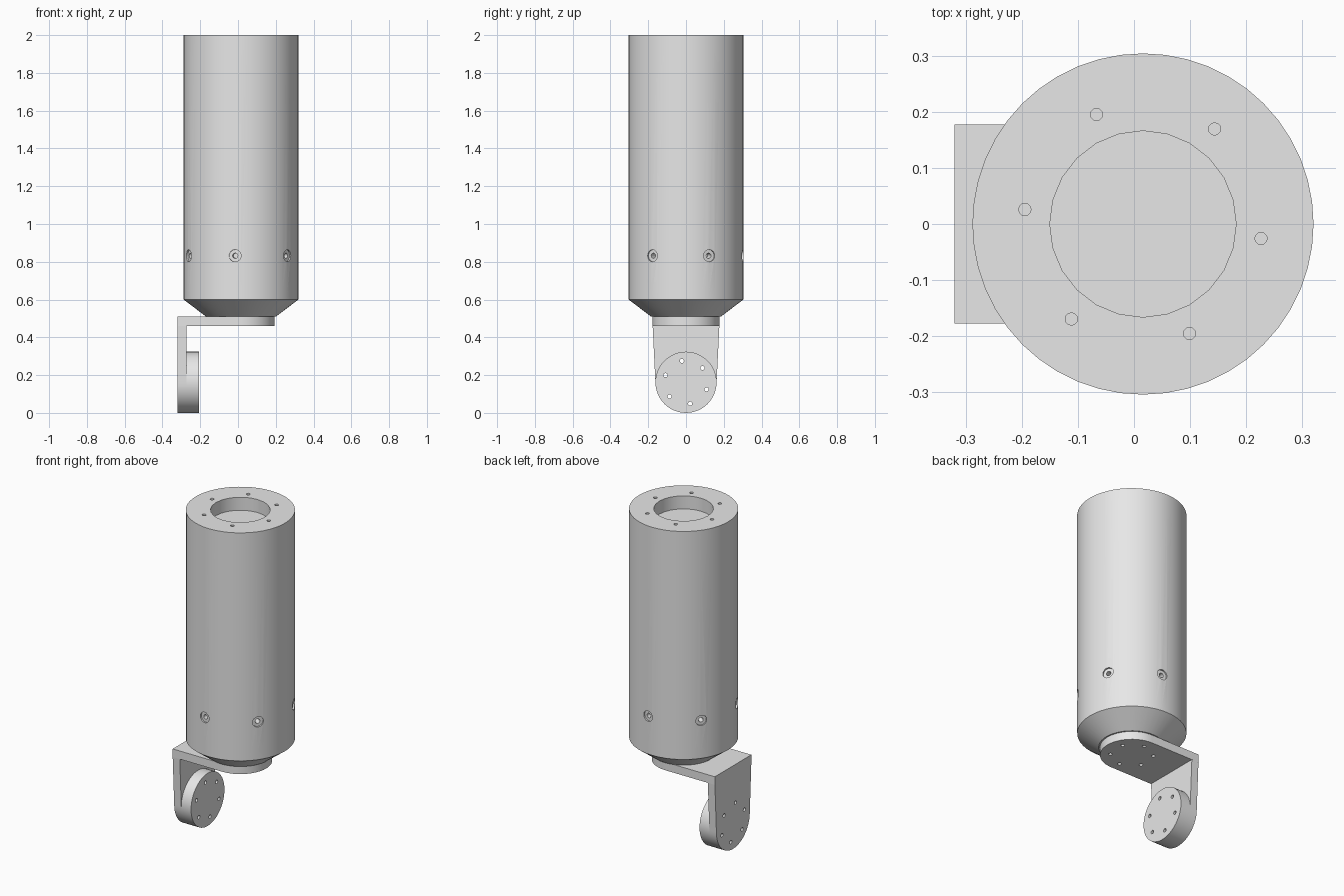
import bpy, bmesh, math
from mathutils import Matrix, Vector

old = bpy.data.objects.get("Cube")
if old:
    bpy.data.objects.remove(old)

CX = 0.016            # axis of the tube
WHEEL_Z = 0.162       # axis of the lower disc
WHEEL_R = 0.162
PLATE_R = 0.177

grey = bpy.data.materials.new("plain_grey")
grey.use_nodes = True
grey.diffuse_color = (0.8, 0.8, 0.8, 1)
grey.node_tree.nodes["Principled BSDF"].inputs["Base Color"].default_value = (0.8, 0.8, 0.8, 1)


def finish(name, bm):
    bmesh.ops.recalc_face_normals(bm, faces=bm.faces)
    mesh = bpy.data.meshes.new(name)
    bm.to_mesh(mesh)
    bm.free()
    mesh.materials.append(grey)
    obj = bpy.data.objects.new(name, mesh)
    bpy.context.collection.objects.link(obj)
    return obj


def prism(name, points, shift):
    """Closed outline of 3D points pushed along a vector."""
    bm = bmesh.new()
    face = bm.faces.new([bm.verts.new(p) for p in points])
    ext = bmesh.ops.extrude_face_region(bm, geom=[face])
    verts = [g for g in ext["geom"] if isinstance(g, bmesh.types.BMVert)]
    bmesh.ops.translate(bm, verts=verts, vec=shift)
    return finish(name, bm)


def cylinders(name, items, radius, depth, sides):
    """Several cylinders, each given by its centre and axis."""
    bm = bmesh.new()
    for centre, axis in items:
        turn = Vector(axis).to_track_quat("Z", "Y").to_matrix().to_4x4()
        bmesh.ops.create_cone(bm, cap_ends=True, segments=sides, radius1=radius,
                              radius2=radius, depth=depth,
                              matrix=Matrix.Translation(centre) @ turn)
    return finish(name, bm)


def combine(target, other, operation="DIFFERENCE"):
    mod = target.modifiers.new("combine", "BOOLEAN")
    mod.operation = operation
    mod.solver = "EXACT"
    mod.object = other
    bpy.context.view_layer.objects.active = target
    bpy.ops.object.modifier_apply(modifier=mod.name)


def ring(start):
    """Six directions evenly spaced round a circle."""
    for k in range(6):
        a = math.radians(start + 60 * k)
        yield math.cos(a), math.sin(a)


def arc(start, end, steps):
    for k in range(steps + 1):
        a = math.radians(start + (end - start) * k / steps)
        yield math.cos(a), math.sin(a)


# Tube body with a tapered lower end
bm = bmesh.new()
bmesh.ops.create_cone(bm, cap_ends=True, segments=48, radius1=0.185, radius2=0.304,
                      depth=0.09, matrix=Matrix.Translation((CX, 0, 0.555)))
bm.faces.ensure_lookup_table()
top = max(bm.faces, key=lambda f: f.calc_center_median().z)
ext = bmesh.ops.extrude_discrete_faces(bm, faces=[top])
bmesh.ops.translate(bm, verts=ext["faces"][0].verts, vec=(0, 0, 1.4))
bmesh.ops.remove_doubles(bm, verts=bm.verts, dist=1e-5)
body = finish("tube_body", bm)

# Bore, top bolt holes and counterbored side holes
cutters = [
    cylinders("bore_cutter", [((CX, 0, 2), (0, 0, 1))], 0.166, 0.16, 24),
    cylinders("top_hole_cutter",
              [((CX + 0.212 * c, 0.212 * s, 2), (0, 0, 1)) for c, s in ring(-7)],
              0.011, 0.12, 12),
    cylinders("counterbore_cutter",
              [((CX + 0.314 * c, 0.314 * s, 0.832), (c, s, 0)) for c, s in ring(24)],
              0.032, 0.04, 16),
    cylinders("side_hole_cutter",
              [((CX + 0.3 * c, 0.3 * s, 0.832), (c, s, 0)) for c, s in ring(24)],
              0.014, 0.1, 12),
]
for cutter in cutters:
    combine(body, cutter)

# Angle bracket: round-ended flat plate joined to a tapering upright
flat = [(CX + PLATE_R * c, PLATE_R * s, 0.46) for c, s in arc(-90, 90, 24)]
flat += [(-0.32, PLATE_R, 0.46), (-0.32, -PLATE_R, 0.46)]
bracket = prism("bracket", flat, (0, 0, 0.05))
upright = [(-0.32, WHEEL_R * c, WHEEL_Z + WHEEL_R * s) for c, s in arc(180, 360, 24)]
upright += [(-0.32, PLATE_R, 0.47), (-0.32, -PLATE_R, 0.47)]
leg = prism("upright_piece", upright, (0.048, 0, 0))
combine(bracket, leg, "UNION")

# Mounting disc on the inner side of the upright
disc = cylinders("mounting_disc", [((-0.239, 0, WHEEL_Z), (1, 0, 0))], WHEEL_R, 0.067, 48)

# Bolt holes through the disc, the upright and the flat plate
disc_holes = cylinders(
    "disc_hole_cutter",
    [((-0.26, 0.115 * c, WHEEL_Z + 0.115 * s), (1, 0, 0)) for c, s in ring(41)],
    0.011, 0.3, 12)
plate_holes = cylinders(
    "plate_hole_cutter",
    [((CX + 0.12 * c, 0.12 * s, 0.48), (0, 0, 1)) for c, s in ring(25)],
    0.011, 0.1, 12)
combine(disc, disc_holes)
combine(bracket, disc_holes)
combine(bracket, plate_holes)

for helper in cutters + [leg, disc_holes, plate_holes]:
    bpy.data.objects.remove(helper)

# Smooth round walls, sharp edges kept
bpy.ops.object.select_all(action="DESELECT")
for part in (body, bracket, disc):
    part.select_set(True)
    bpy.context.view_layer.objects.active = part
bpy.ops.object.shade_smooth_by_angle(angle=math.radians(35))
